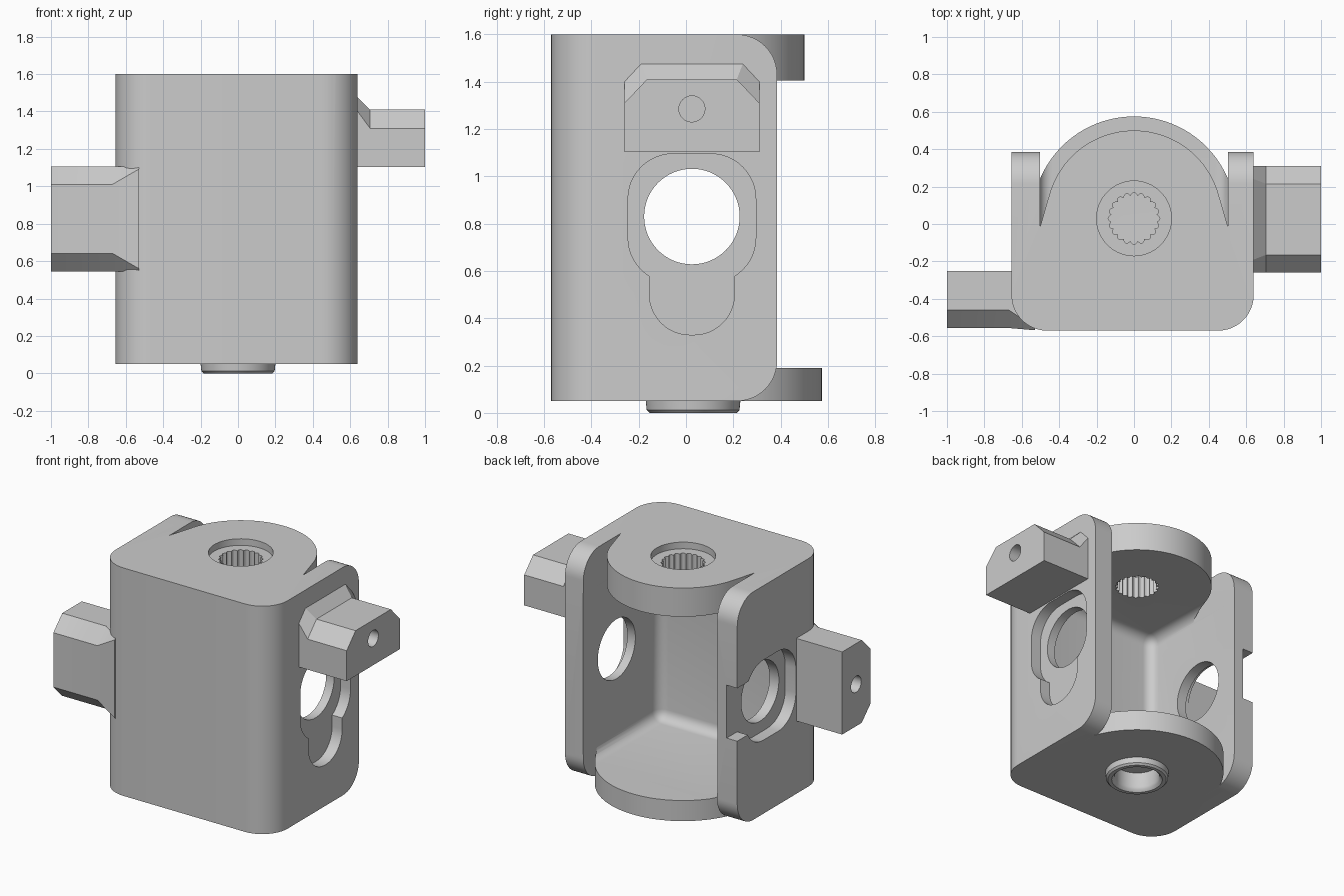
import bpy, bmesh
from math import sin, cos, pi, tan, radians
from mathutils import Vector

if "Cube" in bpy.data.objects:
    bpy.data.objects.remove(bpy.data.objects["Cube"])

grey = bpy.data.materials.new("plain grey")
grey.use_nodes = True
grey.diffuse_color = (0.6, 0.6, 0.6, 1)
grey.node_tree.nodes["Principled BSDF"].inputs["Base Color"].default_value = (0.6, 0.6, 0.6, 1)

CY, CZ = 0.03, 0.83      # bearing axis y, side hole height


def make(name, bm):
    bmesh.ops.recalc_face_normals(bm, faces=bm.faces)
    mesh = bpy.data.meshes.new(name)
    bm.to_mesh(mesh)
    bm.free()
    mesh.materials.append(grey)
    ob = bpy.data.objects.new(name, mesh)
    bpy.context.collection.objects.link(ob)
    return ob


def loft(name, rings):
    """Closed solid through rings of equal point count."""
    bm = bmesh.new()
    loops = [[bm.verts.new(p) for p in ring] for ring in rings]
    n = len(loops[0])
    for a, b in zip(loops, loops[1:]):
        for i in range(n):
            j = (i + 1) % n
            bm.faces.new((a[i], a[j], b[j], b[i]))
    bm.faces.new(loops[0])
    bm.faces.new(loops[-1])
    return make(name, bm)


def prism(name, outline, axis, lo, hi):
    place = (lambda t, u, v: (t, u, v)) if axis == "x" else (lambda t, u, v: (u, v, t))
    return loft(name, [[place(t, u, v) for u, v in outline] for t in (lo, hi)])


def turned(name, profile, n=64):
    """Solid turned about the vertical bearing axis."""
    return loft(name, [[(u, v, z) for u, v in arc(0, CY, r, 0, 360, n)[:-1]] for r, z in profile])


def arc(cx, cy, r, a0, a1, n):
    angles = [radians(a0 + (a1 - a0) * i / n) for i in range(n + 1)]
    return [(cx + r * cos(a), cy + r * sin(a)) for a in angles]


def rounded(corners, n=12):
    """Polygon whose corners (u, v, radius) are filleted."""
    pts = []
    for i, (u, v, r) in enumerate(corners):
        p = Vector((u, v))
        if not r:
            pts.append((u, v))
            continue
        d0 = (Vector(corners[i - 1][:2]) - p).normalized()
        d1 = (Vector(corners[(i + 1) % len(corners)][:2]) - p).normalized()
        half = d0.angle(d1) / 2
        c = p + (d0 + d1).normalized() * r / sin(half)
        a, b = p + d0 * r / tan(half) - c, p + d1 * r / tan(half) - c
        for k in range(n + 1):
            # blending by sines keeps the points evenly spaced on the arc
            s = (pi - 2 * half) * k / n
            w = pi - 2 * half
            pts.append(tuple(c + (a * sin(w - s) + b * sin(s)) / sin(w)))
    return pts


def rect(u0, u1, v0, v1, r0=0, r1=0):
    """Rectangle; r0 rounds the corners at u0, r1 those at u1."""
    return rounded([(u0, v0, r0), (u1, v0, r1), (u1, v1, r1), (u0, v1, r0)])


def apply(ob, mod):
    bpy.context.view_layer.objects.active = ob
    bpy.ops.object.modifier_apply(modifier=mod.name)


def combine(ob, tool, op="DIFFERENCE"):
    mod = ob.modifiers.new("combine", "BOOLEAN")
    mod.operation, mod.solver, mod.object = op, "EXACT", tool
    apply(ob, mod)
    bpy.data.objects.remove(tool)


def smooth(ob):
    bpy.ops.object.select_all(action="DESELECT")
    ob.select_set(True)
    bpy.context.view_layer.objects.active = ob
    bpy.ops.object.shade_smooth_by_angle(angle=radians(30))


# Housing block with rounded front edges and rounded rear wall corners
plan = rounded([(-0.655, -0.57, 0.19), (0.64, -0.57, 0.19), (0.64, 0.39, 0), (-0.655, 0.39, 0)])
housing = prism("housing", plan, "z", 0.05, 1.6)
combine(housing, prism("side_shape", rect(-0.8, 0.385, 0.05, 1.6, 0, 0.17), "x", -1, 1), "INTERSECT")
combine(housing, prism("rear_opening", rect(-0.503, 0.503, -0.02, 1), "z", -1, 2))

# Round bearing plates, hollowed out by the filleted cavity
lower = arc(0, CY, 0.545, 18, 162, 48) + [(-0.518, -0.1), (0.518, -0.1)]
upper = arc(0, CY, 0.47, 16.5, 163.5, 48) + [(-0.505, -0.025), (-0.505, -0.1), (0.505, -0.1), (0.505, -0.025)]
combine(housing, prism("lower_plate", lower, "z", 0.05, 0.8), "UNION")
combine(housing, prism("upper_plate", upper, "z", 0.8, 1.6), "UNION")
cavity = prism("cavity", rect(-0.505, 0.505, -0.43, 1.2), "z", 0.19, 1.405)
bevel = cavity.modifiers.new("fillet", "BEVEL")
bevel.width, bevel.segments = 0.07, 6
apply(cavity, bevel)
combine(housing, cavity)

# Lower boss with a blind socket
boss = [(0.2, 0.08), (0.2, 0.05), (0.196, 0.012), (0.184, 0)]
combine(housing, turned("boss", boss), "UNION")
combine(housing, turned("socket", [(0.165, -0.02), (0.16, 0), (0.145, 0.014), (0.14, 0.03), (0.14, 0.13)]))

# Upper counterbore and splined hole
combine(housing, turned("counterbore", [(0.2, 1.555), (0.2, 1.7)]))
spline = []
for i in range(160):
    a = 2 * pi * i / 160
    r = 0.122 + 0.016 * abs(cos(10 * a))
    spline.append((r * cos(a), CY + r * sin(a)))
combine(housing, prism("spline_cutter", spline, "z", 1.3, 1.7))

# Side holes and stepped keyhole recesses: one points down, the other back
combine(housing, prism("side_hole", arc(0.025, CZ, 0.202, 0, 360, 64)[:-1], "x", -2, 2))
pocket = rect(-0.245, 0.295, 0.55, 1.095, 0.19, 0.19)
down_lobe = rect(-0.155, 0.205, 0.33, 0.8, 0.172, 0.172)
back_lobe = rect(0.05, 0.6, CZ - 0.18, CZ + 0.18)
for lobe, lo, hi in ((down_lobe, 0.565, 0.8), (back_lobe, -0.8, -0.575)):
    combine(housing, prism("pocket", pocket, "x", lo, hi))
    combine(housing, prism("lobe", lobe, "x", lo, hi))
smooth(housing)


# Left lug: chamfered top corners, flared where it meets the wall
def left_section(x, shoulder, top, slope):
    return [(x, -0.26, 1.103), (x, 0.31, 1.103), (x, 0.31, shoulder),
            (x, 0.31 - slope, top), (x, -0.26 + slope, top), (x, -0.26, shoulder)]


left_lug = loft("left_lug", [left_section(0.6, 1.4, 1.475, 0.07), left_section(0.64, 1.4, 1.475, 0.07),
                             left_section(0.706, 1.31, 1.41, 0.095), left_section(1, 1.31, 1.41, 0.095)])


# Right lug: chamfered front corners that blend into the front wall
def right_section(x, front, slope):
    return [(x, -0.25, 0.545), (x, -0.25, 1.107), (x, front + slope, 1.107),
            (x, front, 1.107 - slope), (x, front, 0.545 + slope), (x, front + slope, 0.545)]


right_lug = loft("right_lug", [right_section(-1, -0.556, 0.096), right_section(-0.67, -0.556, 0.096),
                               right_section(-0.53, -0.568, 0.015)])

# Blind screw holes in the lug ends
for lug, y, z, lo, hi in ((left_lug, 0.025, 1.285, 0.75, 1.1), (right_lug, -0.4, CZ, -1.1, -0.75)):
    combine(lug, prism("screw_hole", arc(y, z, 0.055, 0, 360, 32)[:-1], "x", lo, hi))
    smooth(lug)
